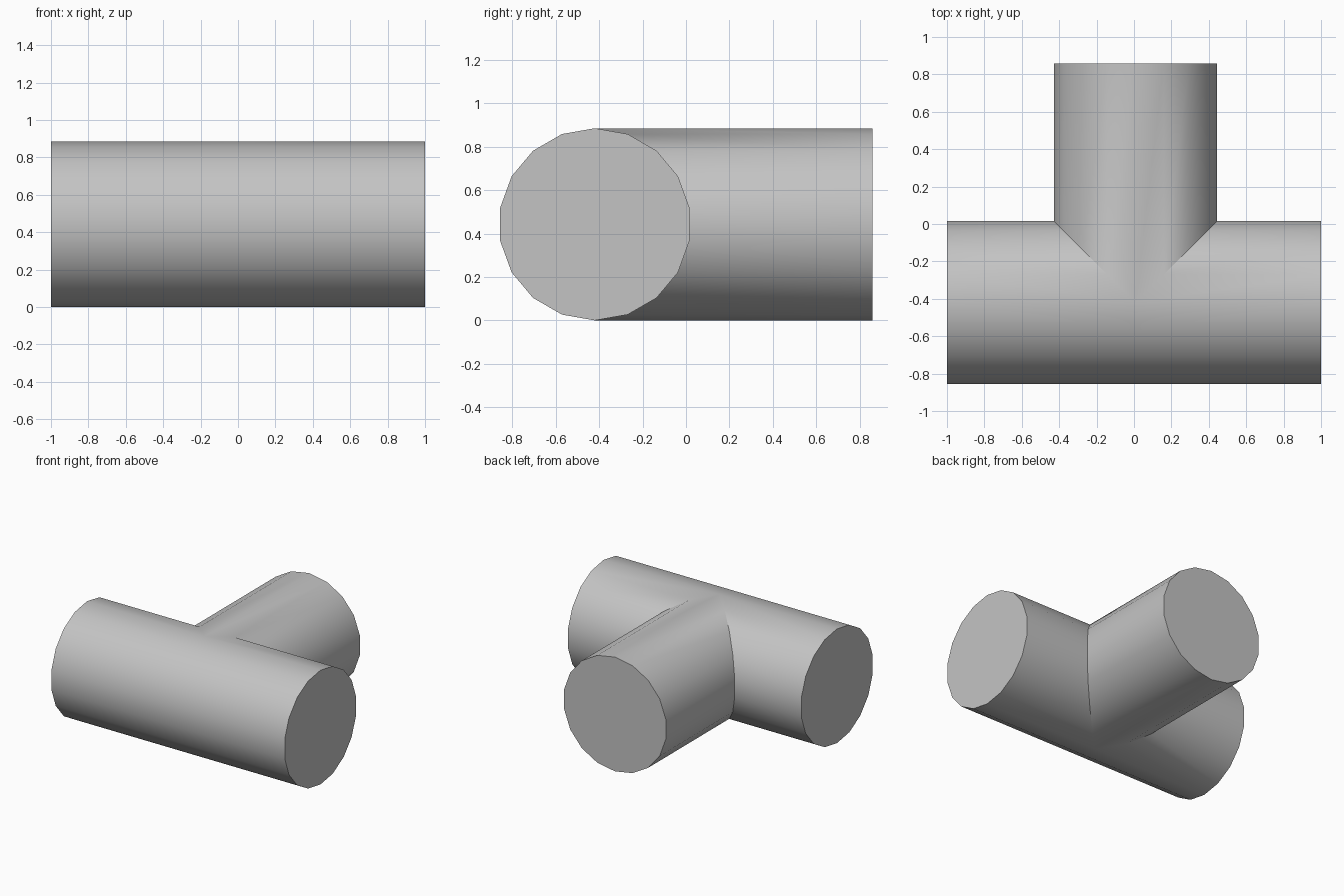
import bpy
import bmesh
from math import sin, cos, pi, radians

cube = bpy.data.objects.get("Cube")
if cube:
    bpy.data.objects.remove(cube, do_unlink=True)

SIDES = 18
RADIUS = 0.4425
AXIS_X, AXIS_Y, AXIS_Z = 0.008, -0.42, RADIUS
BACK_END = 0.858

# One flat grey for the whole fitting
grey = bpy.data.materials.new("plain grey")
grey.use_nodes = True
colour = (0.55, 0.55, 0.55, 1)
grey.diffuse_color = colour
grey.node_tree.nodes["Principled BSDF"].inputs["Base Color"].default_value = colour

# Shared cross-section: (sideways, up) pairs starting at the top
section = [(RADIUS * sin(2 * pi * i / SIDES), RADIUS * cos(2 * pi * i / SIDES))
           for i in range(SIDES)]

bm = bmesh.new()


def add_arm(mitre, end):
    """Tube from a mitred ring to a capped flat end."""
    inner = [bm.verts.new(mitre(s, u)) for s, u in section]
    outer = [bm.verts.new(end(s, u)) for s, u in section]
    for i in range(SIDES):
        j = (i + 1) % SIDES
        bm.faces.new((inner[i], inner[j], outer[j], outer[i]))
    bm.faces.new(outer)


# Left and right halves of the main pipe, notched at the back for the branch
for side in (-1, 1):
    add_arm(lambda s, u: (AXIS_X + side * max(s, 0), AXIS_Y + s, AXIS_Z + u),
            lambda s, u: (side, AXIS_Y + s, AXIS_Z + u))

# Branch pipe running to the back
add_arm(lambda s, u: (AXIS_X + s, AXIS_Y + abs(s), AXIS_Z + u),
        lambda s, u: (AXIS_X + s, BACK_END, AXIS_Z + u))

# Weld the three arms along the mitres
bmesh.ops.remove_doubles(bm, verts=bm.verts[:], dist=0.0005)
bmesh.ops.recalc_face_normals(bm, faces=bm.faces[:])

mesh = bpy.data.meshes.new("tee_pipe")
bm.to_mesh(mesh)
bm.free()
mesh.materials.append(grey)
pipe = bpy.data.objects.new("tee_pipe", mesh)
bpy.context.collection.objects.link(pipe)

# Smooth tube walls with sharp caps and joint
bpy.ops.object.select_all(action="DESELECT")
pipe.select_set(True)
bpy.context.view_layer.objects.active = pipe
bpy.ops.object.shade_smooth_by_angle(angle=radians(30))
